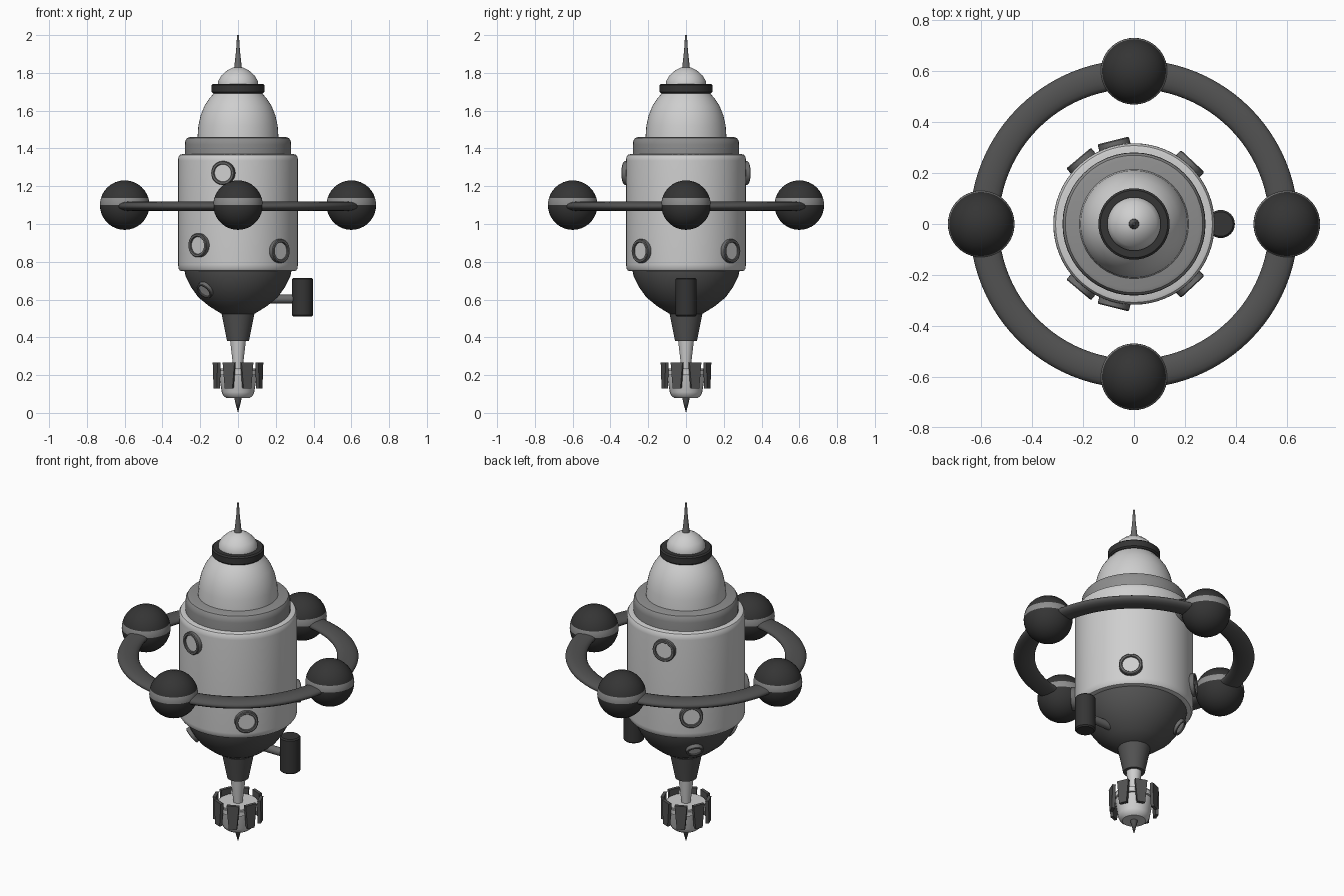
import bpy, bmesh, math
from mathutils import Vector, Matrix

if "Cube" in bpy.data.objects:
    bpy.data.objects.remove(bpy.data.objects["Cube"])


def mat(name, v):
    m = bpy.data.materials.new(name)
    m.diffuse_color = (v, v, v, 1)
    m.use_nodes = True
    m.node_tree.nodes["Principled BSDF"].inputs["Base Color"].default_value = m.diffuse_color
    return m


LIGHT = mat("light_grey", 0.62)
MID = mat("mid_grey", 0.27)
STEEL = mat("steel_grey", 0.15)
DARK = mat("dark_grey", 0.085)
BLACK = mat("near_black", 0.035)


def finish(name, bm, mats, angle=35):
    bmesh.ops.remove_doubles(bm, verts=bm.verts, dist=1e-5)
    bmesh.ops.recalc_face_normals(bm, faces=bm.faces)
    me = bpy.data.meshes.new(name)
    bm.to_mesh(me)
    bm.free()
    ob = bpy.data.objects.new(name, me)
    bpy.context.collection.objects.link(ob)
    for m in mats:
        me.materials.append(m)
    bpy.ops.object.select_all(action='DESELECT')
    ob.select_set(True)
    bpy.context.view_layer.objects.active = ob
    bpy.ops.object.shade_smooth_by_angle(angle=math.radians(angle))
    return ob


def lathe_bm(profile, seg=48, closed=False):
    bm = bmesh.new()
    vs = [bm.verts.new((r, 0, z)) for r, z in profile]
    es = [bm.edges.new((a, b)) for a, b in zip(vs, vs[1:])]
    if closed:
        es.append(bm.edges.new((vs[-1], vs[0])))
    bmesh.ops.spin(bm, geom=vs + es, cent=(0, 0, 0), axis=(0, 0, 1),
                   angle=2 * math.pi, steps=seg, use_merge=True)
    return bm


def lathe(name, profile, m, seg=48, closed=False, angle=35):
    return finish(name, lathe_bm(profile, seg, closed), [m], angle)


# hull, from the top down
lathe("antenna", [(0, 2.0), (0.005, 2.0), (0.01, 1.92), (0.021, 1.82), (0, 1.81)], STEEL, 16)
lathe("nose_cap", [(0, 1.832), (0.03, 1.827), (0.06, 1.811), (0.088, 1.786),
                   (0.105, 1.757), (0.105, 1.735), (0, 1.735)], LIGHT)
lathe("nose_ring", [(0, 1.742), (0.132, 1.742), (0.14, 1.735), (0.14, 1.70),
                    (0.132, 1.692), (0, 1.692)], BLACK)
lathe("dome", [(0, 1.70), (0.12, 1.70), (0.15, 1.667), (0.178, 1.625), (0.198, 1.575),
               (0.21, 1.52), (0.215, 1.45), (0, 1.45)], LIGHT)
lathe("collar", [(0, 1.46), (0.255, 1.46), (0.27, 1.455), (0.279, 1.44), (0.281, 1.42),
                 (0.281, 1.36), (0, 1.36)], MID)
lathe("hull", [(0, 1.37), (0.295, 1.37), (0.308, 1.366), (0.316, 1.352), (0.317, 1.335),
               (0.317, 0.785), (0.315, 0.765), (0.307, 0.753), (0.295, 0.75), (0, 0.75)], LIGHT, 64)
lathe("lower_bowl", [(0, 0.755), (0.284, 0.755), (0.277, 0.722), (0.248, 0.665), (0.21, 0.612),
                     (0.15, 0.563), (0.085, 0.523), (0, 0.52)], DARK)
lathe("lower_neck", [(0, 0.53), (0.088, 0.53), (0.058, 0.38), (0, 0.38)], DARK, 32)
lathe("stalk", [(0, 0.385), (0.042, 0.385), (0.024, 0.23), (0, 0.23)], LIGHT, 24)
lathe("thruster_cup", [(0, 0.235), (0.107, 0.235), (0.086, 0.11), (0.079, 0.092),
                       (0.063, 0.08), (0, 0.08)], LIGHT, 24)
lathe("tip_spike", [(0, 0.085), (0.02, 0.085), (0.016, 0.06), (0, 0)], DARK, 16)

# tapered fins round the thruster
for i in range(8):
    bm = bmesh.new()
    bmesh.ops.create_cube(bm, size=1)
    for v in bm.verts:
        w = 0.068 if v.co.z > 0 else 0.044
        v.co = Vector((0.122 + v.co.x * 0.018, v.co.y * w, 0.197 + v.co.z * 0.138))
    bm.transform(Matrix.Rotation(math.radians(22.5 + 45 * i), 4, 'Z'))
    finish(f"thruster_fin_{i + 1}", bm, [DARK])
# braces joining the fins to the cup
lathe("fin_band", [(0.10, 0.20), (0.113, 0.20), (0.113, 0.225), (0.10, 0.225)], LIGHT, 24, True)

# flattened orbit ring
section = [(0.588 + 0.057 * math.cos(a), 1.094 + 0.025 * math.sin(a))
           for a in (2 * math.pi * k / 16 for k in range(16))]
lathe("orbit_ring", section, DARK, 96, True, 60)

# four pods on the ring, each with a grey band just above the equator
R = 0.131
levels = [-90 + 10 * k for k in range(10)] + [8, 16.5, 26, 36, 46, 57, 68, 79, 90]
for i in range(4):
    bm = lathe_bm([(R * math.cos(math.radians(a)), R * math.sin(math.radians(a)))
                   for a in levels], 40)
    for f in bm.faces:
        if 0 < f.calc_center_median().z < R * math.sin(math.radians(16.5)):
            f.material_index = 1
    ob = finish(f"pod_{i + 1}", bm, [BLACK, MID])
    a = math.pi / 2 * i
    ob.location = (0.6 * math.cos(a), 0.6 * math.sin(a), 1.10)


# portholes, mirrored front to back
def porthole(name, pos, normal, s):
    rim = [(0.063, -0.03), (0.063, 0.017), (0.059, 0.021), (0.049, 0.021), (0.046, 0.017), (0.046, -0.03)]
    glass = [(0, 0.011), (0.047, 0.011)]
    for part, prof, m, cl in (("rim", rim, STEEL, True), ("glass", glass, LIGHT, False)):
        ob = lathe(f"{name}_{part}", [(r * s, z * s) for r, z in prof], m, 32, cl)
        if part == "glass":
            ob.data.polygons.foreach_get  # flat disc, faces outward below
            if ob.data.polygons[0].normal.z < 0:
                ob.data.flip_normals()
        ob.location = pos
        ob.rotation_mode = 'QUATERNION'
        ob.rotation_quaternion = Vector(normal).to_track_quat('Z', 'Y')


windows = [("upper_porthole", 104, 1.27, 0.317, 0, 1), ("left_porthole", 130, 0.887, 0.317, 0, 1),
           ("right_porthole", 47, 0.857, 0.317, 0, 1), ("bowl_porthole", 136, 0.652, 0.24, -38, 0.75)]
for name, deg, z, r, tilt, s in windows:
    for side, sy in (("front", -1), ("back", 1)):
        a, t = math.radians(deg) * sy, math.radians(tilt)
        d = Vector((math.cos(a), math.sin(a), 0))
        porthole(f"{side}_{name}", d * r + Vector((0, 0, z)),
                 d * math.cos(t) + Vector((0, 0, math.sin(t))), s)

# side canister on its arm
lathe_ob = lathe("side_canister", [(0, 0.715), (0.048, 0.715), (0.055, 0.708), (0.055, 0.517),
                                   (0.048, 0.51), (0, 0.51)], BLACK, 32)
lathe_ob.location.x = 0.341
arm = lathe("canister_arm", [(0, 0), (0.023, 0), (0.023, 0.18), (0, 0.18)], STEEL, 16)
arm.location = (0.15, 0, 0.603)
arm.rotation_euler.y = math.pi / 2
